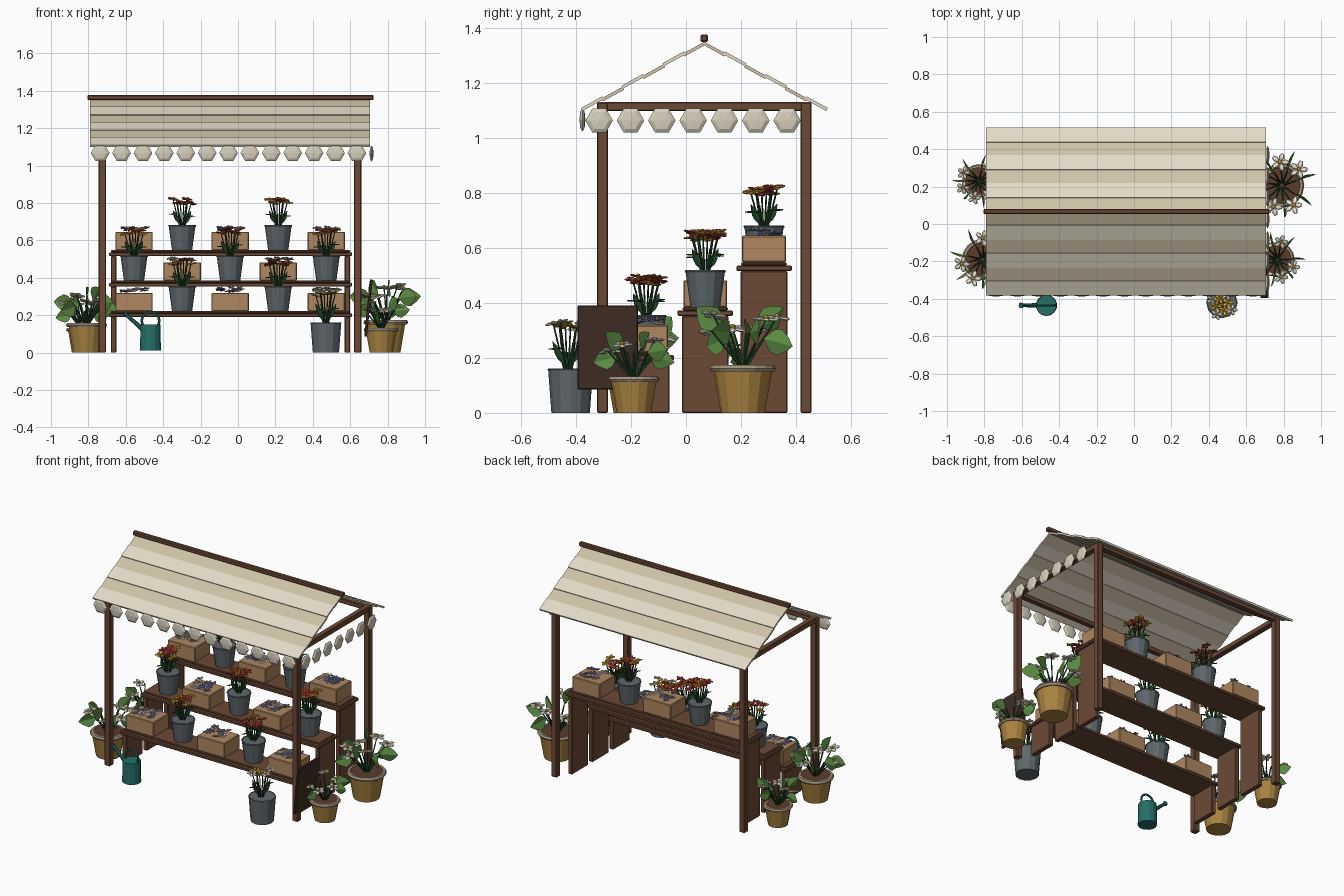
import bpy, bmesh, math, random
from mathutils import Vector, Matrix

if "Cube" in bpy.data.objects:
    bpy.data.objects.remove(bpy.data.objects["Cube"])

random.seed(4)
WOOD, DARK, CREAM, TAN = "6b4a38", "43322a", "e2dac6", "cdc1a6"
STEEL, CRATE, CLAY, RIM = "5f676c", "ad8660", "a98343", "a3917a"
GREEN, LEAF, TEAL, WHITE, GOLD, SOIL = "26482c", "5c8a45", "2a6e68", "ece6d6", "d9a93a", "5a3f30"
mats = {}


def mat(h):
    if h not in mats:
        m = bpy.data.materials.new("paint_" + h)
        m.diffuse_color = [(int(h[i:i + 2], 16) / 255) ** 2.2 for i in (0, 2, 4)] + [1]
        m.use_nodes = True
        m.node_tree.nodes["Principled BSDF"].inputs["Base Color"].default_value = m.diffuse_color
        mats[h] = m
    return mats[h]


def done(name, bm, color, bevel=0):
    me = bpy.data.meshes.new(name)
    bm.to_mesh(me)
    bm.free()
    ob = bpy.data.objects.new(name, me)
    bpy.context.collection.objects.link(ob)
    me.materials.append(mat(color))
    if bevel:
        b = ob.modifiers.new("bevel", 'BEVEL')
        b.width, b.segments = bevel, 1
    return ob


def box(bm, x, y, z, rot=None):
    # each axis is a (min, max) pair
    c = [(a[0] + a[1]) / 2 for a in (x, y, z)]
    s = [a[1] - a[0] for a in (x, y, z)]
    bmesh.ops.create_cube(bm, size=1, matrix=Matrix.Translation(c) @ (rot or Matrix()) @ Matrix.Diagonal((*s, 1)))


def cone(bm, p, q, r1, r2, n=12):
    p, q = Vector(p), Vector(q)
    m = Matrix.Translation((p + q) / 2) @ (q - p).to_track_quat('Z', 'Y').to_matrix().to_4x4()
    bmesh.ops.create_cone(bm, cap_ends=True, segments=n, radius1=r1, radius2=r2, depth=(q - p).length, matrix=m)


def blob(bm, p, s, rot=None, u=6, v=4):
    bmesh.ops.create_uvsphere(bm, u_segments=u, v_segments=v, radius=1,
                              matrix=Matrix.Translation(p) @ (rot or Matrix()) @ Matrix.Diagonal((*s, 1)))


def ring(bm, c, R, r, axis='Z', n=16, k=6):
    rows = []
    for i in range(n):
        a = math.tau * i / n
        row = []
        for j in range(k):
            b = math.tau * j / k
            d = R + r * math.cos(b)
            u, v, w = d * math.cos(a), d * math.sin(a), r * math.sin(b)
            row.append(bm.verts.new(Vector(c) + Vector((u, v, w) if axis == 'Z' else (u, -w, v))))
        rows.append(row)
    for i in range(n):
        for j in range(k):
            bm.faces.new((rows[i][j], rows[(i + 1) % n][j], rows[(i + 1) % n][(j + 1) % k], rows[i][(j + 1) % k]))


def flower(petals, hearts, p, r, n=5, tilt=0.3):
    # flat petals round a small centre
    base = Matrix.Rotation(random.uniform(-tilt, tilt), 4, 'X') @ Matrix.Rotation(random.uniform(-tilt, tilt), 4, 'Y')
    for i in range(n):
        rot = base @ Matrix.Rotation(math.tau * i / n, 4, 'Z')
        blob(petals, Vector(p) + rot @ Vector((r * .58, 0, 0)), (r * .45, r * .32, r * .14), rot)
    blob(hearts, Vector(p) + Vector((0, 0, r * .12)), (r * .25, r * .25, r * .2))


def leaf(bm, p, a, pitch, L, W):
    # folded pointed blade standing in a vertical radial plane
    d = Vector((math.cos(a) * math.cos(pitch), math.sin(a) * math.cos(pitch), math.sin(pitch)))
    n = Vector((-math.sin(a), math.cos(a), 0))
    w = d.cross(n)
    prof = [(0, 0), (.25, .42), (.5, .5), (.78, .28), (1, 0)]
    mid = [bm.verts.new(Vector(p) + d * L * t) for t, _ in prof]
    for s in (-1, 1):
        e = [bm.verts.new(Vector(p) + d * L * t + w * W * h * s + n * W * h * .3) for t, h in prof[1:4]]
        edge = [mid[0]] + e + [mid[4]]
        bm.faces.new((mid[0], mid[1], edge[1]))
        bm.faces.new((mid[1], mid[2], edge[2], edge[1]))
        bm.faces.new((mid[2], mid[3], edge[3], edge[2]))
        bm.faces.new((mid[3], mid[4], edge[3]))


def bouquet(name, x, y, z, h, colors, spread=.055, count=8):
    stems, hearts = bmesh.new(), bmesh.new()
    heads = {c: bmesh.new() for c in colors}
    for i in range(count):
        a = math.tau * i / count + .3
        r = spread * (1 if i % 2 else .55)
        top = Vector((x + r * math.cos(a), y + r * math.sin(a), z + h * random.uniform(.82, 1)))
        foot = Vector((x + .01 * math.cos(a), y + .01 * math.sin(a), z - .02))
        cone(stems, foot, top, .004, .003, 5)
        leaf(stems, foot.lerp(top, .2), a, 1.1, h * .55, .022)
        if i % 2:
            blob(stems, foot.lerp(top, .5) + Vector((math.cos(a), math.sin(a), 0)) * .025, (.025, .006, .003),
                 Matrix.Rotation(a, 4, 'Z'))
        flower(heads[colors[i % len(colors)]], hearts, top, .032)
    done(name + "_stems", stems, GREEN)
    done(name + "_hearts", hearts, GOLD)
    for c in colors:
        done(name + "_petals", heads[c], c)


# frame: posts and top rails
X0, X1, Y0, Y1 = -.725, .64, -.304, .437
bm = bmesh.new()
for x in (X0, X1):
    for y in (Y0, Y1):
        box(bm, (x - .02, x + .02), (y - .02, y + .02), (0, 1.13))
    box(bm, (x - .018, x + .018), (Y0 - .02, Y1 + .02), (1.098, 1.132))
for y in (Y0, Y1):
    box(bm, (X0, X1), (y - .016, y + .016), (1.1, 1.13))
done("frame", bm, WOOD, .004)
bm = bmesh.new()
box(bm, (-.805, .725), (.053, .08), (1.35, 1.377))
done("ridge_pole", bm, WOOD, .005)

# striped gable roof
strips = [bmesh.new(), bmesh.new()]
ang = math.atan2(.245, .445)
L = math.hypot(.445, .245) / 6
for s in (-1, 1):
    for i in range(6):
        t = (i + .5) / 6
        y, z = .067 + s * .445 * t, 1.347 - .245 * t + (.003 if i % 2 else -.003)
        box(strips[i % 2], (-.79, .705), (y - L * .52, y + L * .52), (z - .006, z + .006), Matrix.Rotation(-s * ang, 4, 'X'))
done("roof_strips_light", strips[1], CREAM)
done("roof_strips_dark", strips[0], TAN)

# scalloped valance, front and right side
bm = bmesh.new()
turn = Matrix.Rotation(math.pi / 2, 4, 'X') @ Matrix.Rotation(math.pi / 6, 4, 'Z')
for i in range(13):
    blob(bm, (-.737 + i * .1144, -.377, 1.067), (.05, .05, .011), turn)
for i in range(7):
    blob(bm, (.714, -.316 + i * .114, 1.064), (.05, .05, .011), Matrix.Rotation(math.pi / 2, 4, 'Z') @ turn)
done("valance", bm, "d5cebb")

# three stepped shelves with crates and buckets
reds = [["b3323a", "d0483f"], ["c23a3a", "d9a93a"], ["8e2c3c", "d06a7a"], ["cf6a2c", "b3323a"]]
blues = ["7d78b8", "d8d4e4", "6a86c0"]
crates, buckets, soil = bmesh.new(), bmesh.new(), bmesh.new()
cols = [-.556 + .257 * i for i in range(5)]
for row, (y, z) in enumerate([(-.145, .222), (.07, .385), (.284, .548)]):
    bm = bmesh.new()
    box(bm, (-.69, .61), (y - .101, y + .101), (z - .032, z - .012))
    box(bm, (-.68, .60), (y - .083, y + .083), (z - .012, z))
    for x in (-.68, .57):
        box(bm, (x, x + .03), (y - .085, y + .085), (0, z - .032))
    done("shelf", bm, WOOD, .004)
    for i, x in enumerate(cols):
        if (i + row) % 2 == 0:
            box(crates, (x - .1, x + .1), (y - .08, y + .08), (z, z + .097))
            fl = {c: bmesh.new() for c in blues}
            hearts = bmesh.new()
            for k in range(9):
                p = (x + (k % 3 - 1) * .045 + random.uniform(-.015, .015), y + (k // 3 - 1) * .04,
                     z + .105 + random.uniform(0, .018))
                flower(fl[blues[(k + i) % 3]], hearts, p, .027)
            for c in blues:
                done("crate_petals", fl[c], c)
            done("crate_hearts", hearts, GOLD)
        else:
            cone(buckets, (x, y, z), (x, y, z + .132), .054, .072)
            ring(buckets, (x, y, z + .13), .07, .005, n=12)
            bouquet("bouquet", x, y, z + .13, .145, reds[(i + row) % 4])
done("crates", crates, CRATE, .004)

# floor bucket with yellow and white flowers
cone(buckets, (.47, -.42, 0), (.47, -.42, .16), .07, .082)
ring(buckets, (.47, -.42, .158), .08, .004, n=12)
done("buckets", buckets, STEEL)
bouquet("floor_bouquet", .47, -.43, .16, .175, [GOLD, WHITE], .06)

# watering can
bm = bmesh.new()
cone(bm, (-.468, -.435, .012), (-.468, -.435, .15), .057, .055, 14)
cone(bm, (-.51, -.435, .125), (-.595, -.435, .2), .013, .009, 8)
cone(bm, (-.59, -.435, .195), (-.606, -.435, .21), .01, .016, 8)
ring(bm, (-.468, -.435, .17), .047, .007, axis='Y')
done("watering_can", bm, TEAL)

# leaning sign board
bm = bmesh.new()
box(bm, (.69, .705), (-.395, -.175), (.085, .392), Matrix.Rotation(.1, 4, 'Y'))
done("sign_board", bm, DARK, .003)

# potted plants: x, y, rim radius, pot height, plant height, turn
pots = [(.79, .207, .118, .17, .41, .3), (.765, -.19, .092, .13, .31, .9),
        (-.81, -.19, .108, .155, .37, 2.9), (-.83, .23, .088, .13, .31, 2.2)]
for x, y, R, h, top, a0 in pots:
    bm = bmesh.new()
    cone(bm, (x, y, 0), (x, y, h - .005), R * .68, R * .92, 14)
    done("plant_pot", bm, CLAY)
    bm = bmesh.new()
    ring(bm, (x, y, h - .008), R * .9, R * .12, n=16)
    done("pot_rim", bm, RIM)
    cone(soil, (x, y, h - .01), (x, y, h), R * .85, R * .85, 14)
    stems, blades, petals, hearts = (bmesh.new() for _ in range(4))
    g = top - h
    for i in range(7):
        a = a0 + math.tau * i / 7
        d = Vector((math.cos(a), math.sin(a), 0))
        foot = Vector((x, y, h)) + d * R * .12
        lift = (.5, .42, .58)[i % 3]
        tip = Vector((x, y, h + g * lift)) + d * R * .68
        cone(stems, foot, tip, .006, .004, 5)
        leaf(blades, tip, a, (.1, -.25, .7)[i % 3], R * 1.0, R * .82)
        if i % 7 < 6:
            b = a + .45
            ft = Vector((x + R * 1.05 * math.cos(b), y + R * 1.05 * math.sin(b), h + g * random.uniform(.5, .78)))
            cone(stems, foot, ft, .005, .003, 5)
            flower(petals, hearts, ft, R * .42)
    done("plant_stems", stems, GREEN)
    done("plant_leaves", blades, LEAF)
    done("plant_petals", petals, WHITE)
    done("plant_hearts", hearts, GOLD)
done("soil", soil, SOIL)
